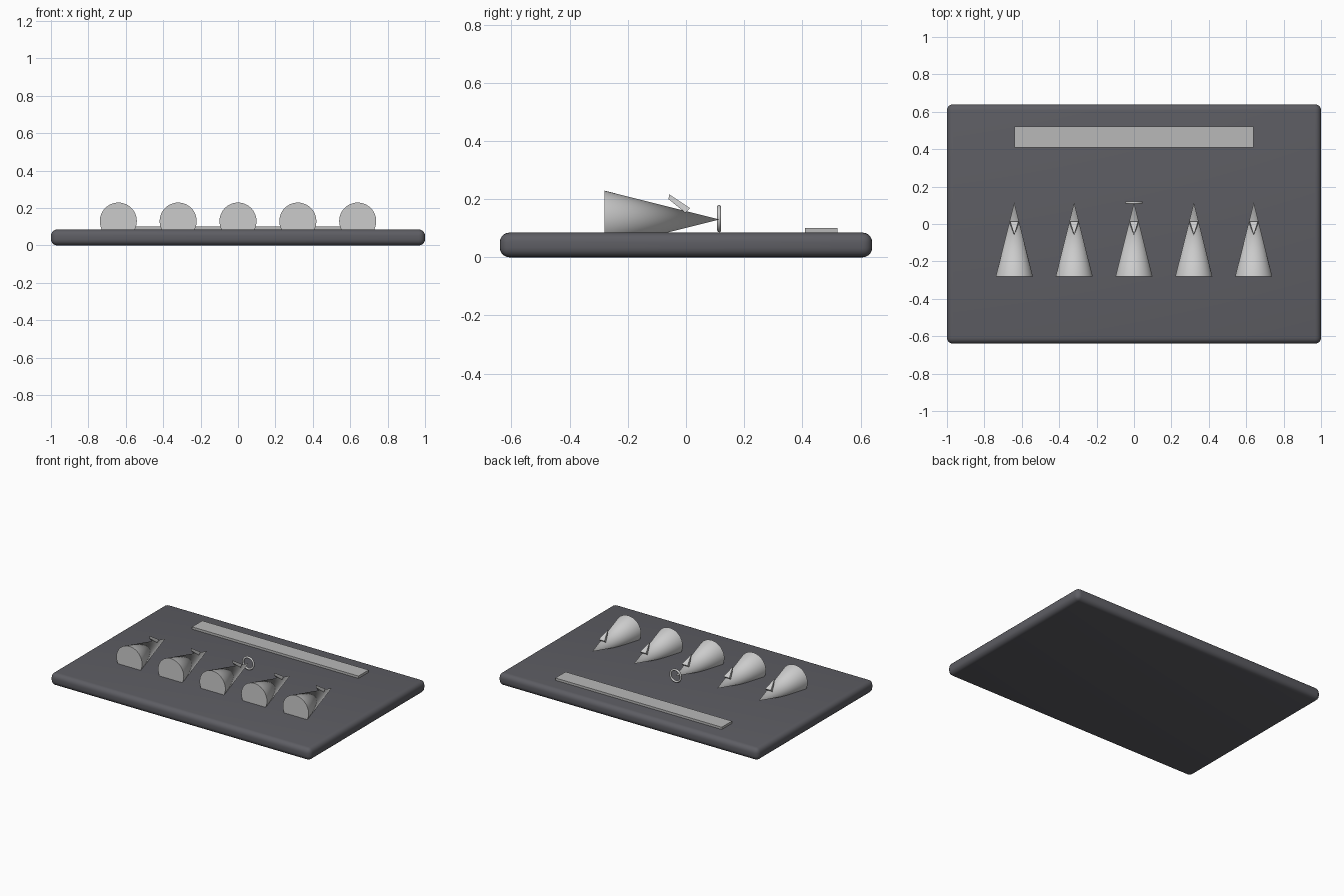
import bpy, bmesh
from math import pi, radians

if "Cube" in bpy.data.objects:
    bpy.data.objects.remove(bpy.data.objects["Cube"])


def paint(obj, name, color):
    mat = bpy.data.materials.get(name) or bpy.data.materials.new(name)
    mat.diffuse_color = color
    mat.use_nodes = True
    mat.node_tree.nodes["Principled BSDF"].inputs["Base Color"].default_value = mat.diffuse_color
    obj.data.materials.append(mat)


def box(name, center, size):
    bpy.ops.mesh.primitive_cube_add(size=1, location=center)
    obj = bpy.context.object
    obj.name = name
    obj.scale = size
    bpy.ops.object.transform_apply(location=False, rotation=False, scale=True)
    return obj


def smooth(obj, angle=35):
    bpy.ops.object.select_all(action='DESELECT')
    obj.select_set(True)
    bpy.context.view_layer.objects.active = obj
    bpy.ops.object.shade_smooth_by_angle(angle=radians(angle))


# Rounded base slab
base = box("base_slab", (0, 0, 0.0425), (2, 1.28, 0.085))
bevel = base.modifiers.new("round_edges", 'BEVEL')
bevel.width = 0.033
bevel.segments = 5
bpy.ops.object.modifier_apply(modifier=bevel.name)
smooth(base)
paint(base, "dark_grey", (0.11, 0.11, 0.125, 1))

# Flat strip along the back
strip = box("back_strip", (0, 0.465, 0.0905), (1.28, 0.112, 0.021))
paint(strip, "mid_grey", (0.48, 0.48, 0.48, 1))


def make_fin(name, x):
    # Thin triangular plate leaning backwards out of the cone
    upper = [(0, -0.058, 0.217), (0.022, 0.014, 0.169), (-0.022, 0.014, 0.169)]
    lower = [(0, -0.060, 0.200), (0.022, -0.002, 0.153), (-0.022, -0.002, 0.153)]
    mesh = bpy.data.meshes.new(name)
    bm = bmesh.new()
    a = [bm.verts.new(p) for p in upper]
    b = [bm.verts.new(p) for p in lower]
    bm.faces.new(a)
    bm.faces.new(b[::-1])
    for i in range(3):
        j = (i + 1) % 3
        bm.faces.new((a[i], b[i], b[j], a[j]))
    bmesh.ops.recalc_face_normals(bm, faces=bm.faces)
    bm.to_mesh(mesh)
    bm.free()
    fin = bpy.data.objects.new(name, mesh)
    fin.location.x = x
    bpy.context.collection.objects.link(fin)
    paint(fin, "light_grey", (0.8, 0.8, 0.8, 1))


# Row of five cones half sunk in the base, each with a fin
for i in range(5):
    x = -0.64 + 0.32 * i
    bpy.ops.mesh.primitive_cone_add(vertices=48, radius1=0.099, radius2=0, depth=0.395,
                                    location=(x, -0.0825, 0.13), rotation=(-pi / 2, 0, 0))
    cone = bpy.context.object
    cone.name = f"cone_{i + 1}"
    smooth(cone)
    paint(cone, "light_grey", (0.8, 0.8, 0.8, 1))
    make_fin(f"fin_{i + 1}", x)

# Upright ring at the middle cone's tip
bpy.ops.mesh.primitive_torus_add(major_radius=0.04, minor_radius=0.007, major_segments=40,
                                 minor_segments=12, location=(0, 0.114, 0.133),
                                 rotation=(pi / 2, 0, 0))
ring = bpy.context.object
ring.name = "tip_ring"
smooth(ring, 60)
paint(ring, "light_grey", (0.8, 0.8, 0.8, 1))
